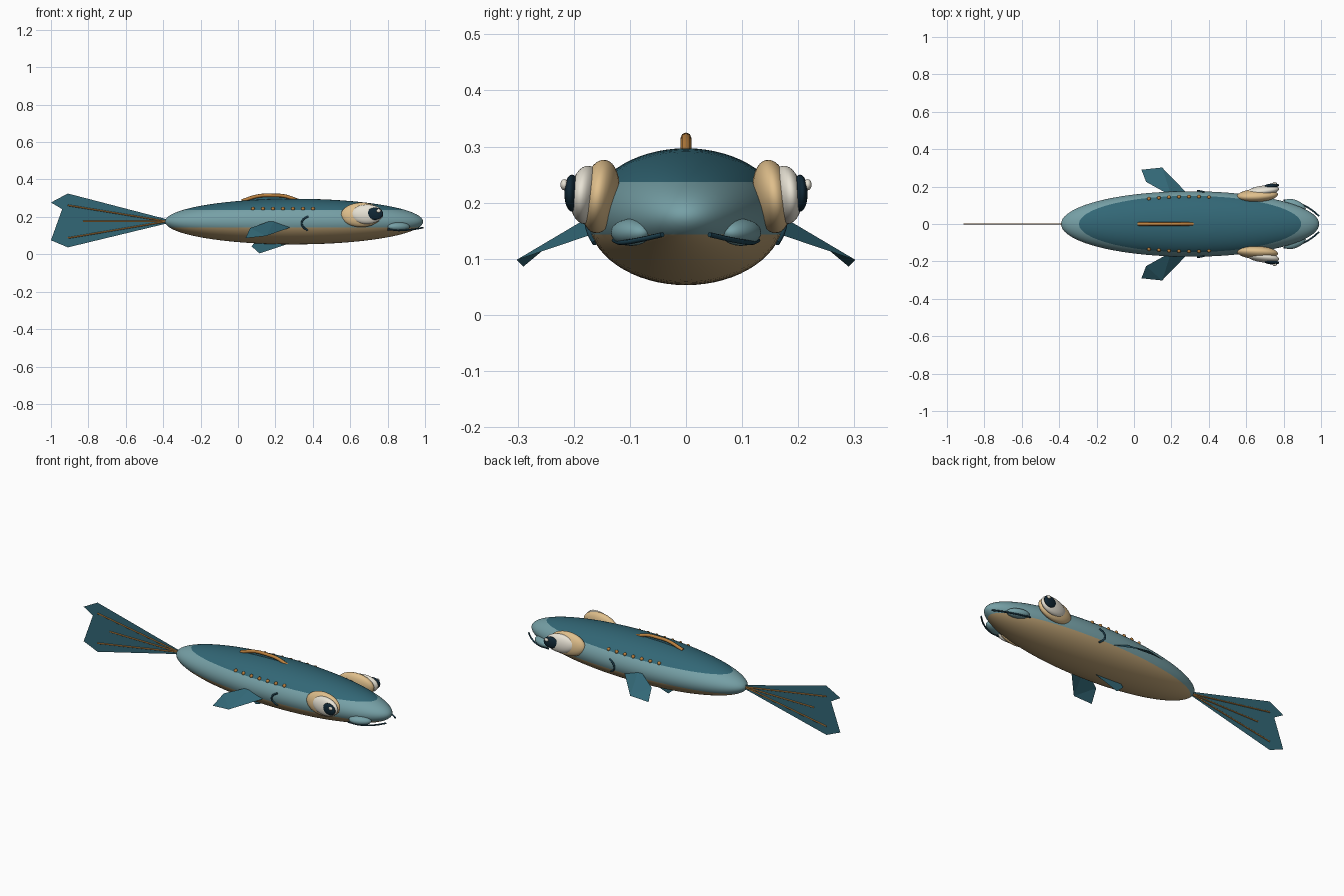
import bpy, bmesh, math
from mathutils import Matrix, Vector

if "Cube" in bpy.data.objects:
    bpy.data.objects.remove(bpy.data.objects["Cube"])


def mat(name, c):
    m = bpy.data.materials.new(name)
    m.diffuse_color = (*c, 1)
    m.use_nodes = True
    m.node_tree.nodes["Principled BSDF"].inputs["Base Color"].default_value = m.diffuse_color
    return m


TEAL = mat("deep teal", (0.032, 0.135, 0.18))
PALE = mat("pale teal", (0.18, 0.35, 0.38))
BELLY = mat("belly tan", (0.50, 0.35, 0.17))
LID = mat("lid tan", (0.74, 0.52, 0.26))
WHITE = mat("eye white", (0.80, 0.76, 0.66))
NAVY = mat("navy black", (0.005, 0.02, 0.035))
GILL = mat("dark teal", (0.012, 0.05, 0.075))
BRASS = mat("brass", (0.50, 0.22, 0.05))

# Body ellipsoid
C = Vector((0.30, 0, 0.175))
R = Vector((0.69, 0.175, 0.122))


def skin_y(x, z):
    """Half width of the body at a given length and height."""
    s = 1 - ((x - C.x) / R.x) ** 2 - ((z - C.z) / R.z) ** 2
    return R.y * math.sqrt(max(s, 0))


def finish(name, bm, mats, smooth=True):
    me = bpy.data.meshes.new(name)
    bm.to_mesh(me)
    bm.free()
    ob = bpy.data.objects.new(name, me)
    bpy.context.collection.objects.link(ob)
    for m in mats:
        me.materials.append(m)
    if smooth:
        for p in me.polygons:
            p.use_smooth = True
    return ob


def ellipsoid(name, loc, rad, material, rot=(0, 0, 0), seg=32):
    bm = bmesh.new()
    bmesh.ops.create_uvsphere(bm, u_segments=seg, v_segments=seg // 2, radius=1)
    m = Matrix.Translation(loc)
    for ang, ax in zip(rot, "XYZ"):
        m = m @ Matrix.Rotation(math.radians(ang), 4, ax)
    bm.transform(m @ Matrix.Diagonal((*rad, 1)))
    return finish(name, bm, [material])


def tube(name, pts, r, material, curved=True):
    cu = bpy.data.curves.new(name, "CURVE")
    cu.dimensions = "3D"
    cu.bevel_depth = r
    cu.bevel_resolution = 2
    cu.use_fill_caps = True
    if curved:
        sp = cu.splines.new("BEZIER")
        sp.bezier_points.add(len(pts) - 1)
        for b, p in zip(sp.bezier_points, pts):
            b.co = p
            b.handle_left_type = b.handle_right_type = "AUTO"
    else:
        sp = cu.splines.new("POLY")
        sp.points.add(len(pts) - 1)
        for b, p in zip(sp.points, pts):
            b.co = (*p, 1)
    cu.materials.append(material)
    ob = bpy.data.objects.new(name, cu)
    bpy.context.collection.objects.link(ob)
    return ob


def plate(name, pts, material):
    bm = bmesh.new()
    bm.faces.new([bm.verts.new(p) for p in pts])
    bmesh.ops.triangulate(bm, faces=bm.faces[:])
    return finish(name, bm, [material], smooth=False)


# Body, cut at two heights into back, flank and belly
bm = bmesh.new()
bmesh.ops.create_uvsphere(bm, u_segments=64, v_segments=40, radius=1)
bm.transform(Matrix.Translation(C) @ Matrix.Diagonal((*R, 1))
             @ Matrix.Rotation(math.pi / 2, 4, "Y"))
for h in (0.143, 0.237):
    bmesh.ops.bisect_plane(bm, geom=bm.verts[:] + bm.edges[:] + bm.faces[:],
                           plane_co=(0, 0, h), plane_no=(0, 0, 1), dist=1e-5)
for f in bm.faces:
    z = f.calc_center_median().z
    f.material_index = 0 if z > 0.237 else 1 if z > 0.143 else 2
finish("body", bm, [TEAL, PALE, BELLY])

# Forked tail with three ribs
plate("tail_fin", [(-0.38, 0, 0.165), (-0.38, 0, 0.187), (-0.91, 0, 0.325),
                   (-1.0, 0, 0.277), (-0.83, 0, 0.176), (-1.0, 0, 0.075),
                   (-0.91, 0, 0.037)], TEAL)
for x, z in ((-0.91, 0.262), (-0.83, 0.176), (-0.91, 0.087)):
    tube("tail_rib", [(-0.38, 0, 0.176), (x, 0, z)], 0.004, BRASS, curved=False)

# Dorsal crest: thin web under a brass arch
arch = [(0.02, 0, 0.285), (0.11, 0, 0.312), (0.19, 0, 0.315), (0.25, 0, 0.311),
        (0.32, 0, 0.288)]
plate("dorsal_web", arch, TEAL)
tube("dorsal_arch", arch, 0.0095, BRASS)

# Keel fin under the belly
plate("keel_fin", [(0.10, 0, 0.075), (0.072, 0, 0.043), (0.115, 0, 0.005),
                   (0.28, 0, 0.06), (0.24, 0, 0.075)], TEAL)

# Paired parts
for s in (-1, 1):
    # Side fin
    fin = [(0.20, 0.15, 0.188), (0.065, 0.225, 0.14), (0.04, 0.29, 0.086),
           (0.15, 0.302, 0.098), (0.285, 0.163, 0.145)]
    plate("side_fin", [(x, s * y, z) for x, y, z in fin], TEAL)

    # Rivet row
    for i in range(7):
        x = 0.08 + i * 0.0535
        ellipsoid("rivet", (x, s * skin_y(x, 0.243), 0.243), (0.010,) * 3,
                  BRASS, seg=12)

    # Gill slit following the flank
    gill = [(0.375, 0.203), (0.35, 0.187), (0.341, 0.166), (0.35, 0.145),
            (0.372, 0.128)]
    tube("gill_slit", [(x, s * (skin_y(x, z) + 0.002), z) for x, z in gill],
         0.005, GILL)

    # Eye: lid mound, white, pupil and glint
    ellipsoid("eyelid", (0.66, s * 0.153, 0.211), (0.11, 0.034, 0.066), LID,
              (s * 8, 0, s * 3))
    ellipsoid("eye_white", (0.69, s * 0.178, 0.214), (0.087, 0.027, 0.052), WHITE,
              (s * 5, 0, s * 7))
    ellipsoid("pupil", (0.733, s * 0.203, 0.217), (0.043, 0.013, 0.033), NAVY,
              (0, 0, s * 7))
    ellipsoid("eye_glint", (0.752, s * 0.217, 0.232), (0.012, 0.007, 0.010), WHITE,
              seg=16)

    # Cheek and whisker
    ellipsoid("cheek", (0.86, s * 0.098, 0.147), (0.062, 0.030, 0.024), PALE,
              (0, 0, -s * 22))
    tube("whisker", [(0.80, s * 0.128, 0.133), (0.87, s * 0.115, 0.129),
                     (0.94, s * 0.082, 0.134), (0.99, s * 0.042, 0.143)],
         0.0045, GILL)
